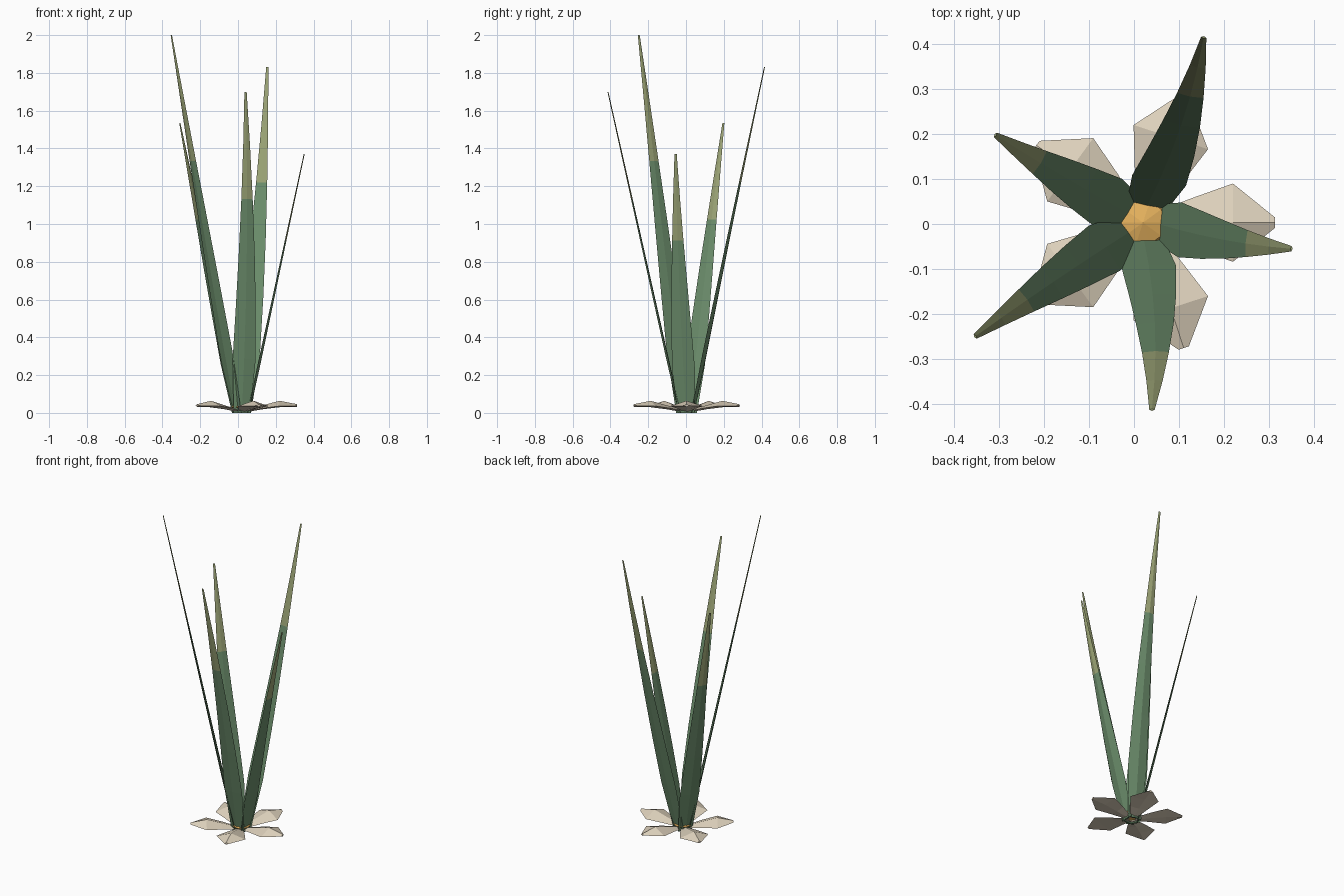
import bpy, bmesh, math
from mathutils import Vector

cube = bpy.data.objects.get("Cube")
if cube:
    bpy.data.objects.remove(cube, do_unlink=True)


def material(name, rgb):
    m = bpy.data.materials.new(name)
    m.use_nodes = True
    col = (*rgb, 1)
    m.diffuse_color = col
    m.node_tree.nodes["Principled BSDF"].inputs["Base Color"].default_value = col
    return m


green = material("leaf green", (0.15, 0.27, 0.15))
olive = material("leaf tip olive", (0.33, 0.37, 0.18))
cream = material("petal cream", (0.74, 0.65, 0.51))
gold = material("centre gold", (0.78, 0.44, 0.11))
CENTRE = Vector((0.02, 0.003, 0))


def finish(bm, name, mats):
    bmesh.ops.recalc_face_normals(bm, faces=bm.faces)
    mesh = bpy.data.meshes.new(name)
    bm.to_mesh(mesh)
    bm.free()
    for m in mats:
        mesh.materials.append(m)
    obj = bpy.data.objects.new(name, mesh)
    bpy.context.collection.objects.link(obj)
    return obj


def loft(bm, rings):
    """Skin closed rings of equal size and cap both ends."""
    loops = [[bm.verts.new(p) for p in ring] for ring in rings]
    n = len(loops[0])
    for i, (a, b) in enumerate(zip(loops, loops[1:])):
        for k in range(n):
            f = bm.faces.new((a[k], a[(k + 1) % n], b[(k + 1) % n], b[k]))
            f.material_index = int(i >= 4)
    bm.faces.new(loops[0])
    cap = bm.faces.new(loops[-1])
    cap.material_index = 1


# Long leaning blades: keeled section, olive over the top third
WIDTHS = (0.088, 0.122, 0.105, 0.084, 0.06, 0.036, 0.012)


def blade(name, tip, degrees, bow):
    a = math.radians(degrees)
    out = Vector((math.cos(a), math.sin(a), 0))
    side = Vector((-out.y, out.x, 0))
    base, tip = CENTRE + out * 0.033, Vector(tip)
    rings = []
    for i, w in enumerate(WIDTHS):
        t = i / (len(WIDTHS) - 1)
        c = base.lerp(tip, t) + side * bow * 4 * t * (1 - t)
        rings.append([c + side * w / 2, c + out * (0.002 + w * 0.07),
                      c - side * w / 2, c - out * (0.002 + w * 0.01)])
    bm = bmesh.new()
    loft(bm, rings)
    finish(bm, name, (green, olive))


blade("blade_back", (0.155, 0.415, 1.83), 79, -0.015)
blade("blade_left", (0.35, -0.055, 1.37), 356, -0.008)
blade("blade_front", (0.04, -0.413, 1.70), 271, 0.016)
blade("blade_front_right", (-0.353, -0.25, 2.0), 215, -0.003)
blade("blade_back_right", (-0.308, 0.198, 1.535), 148, 0.003)


# Ridged petals: distance, half width, edge height, ridge height
PETAL = ((0.02, 0.02, 0.01, 0.016), (0.11, 0.055, 0.025, 0.04),
         (0.2, 0.087, 0.036, 0.064), (0.293, 0.012, 0.038, 0.046))


def petal(number):
    a = math.radians(72 * number)
    out = Vector((math.cos(a), math.sin(a), 0))
    side = Vector((-out.y, out.x, 0))
    up = Vector((0, 0, 1))
    rings = []
    for dist, half, edge, ridge in PETAL:
        c = CENTRE + out * dist
        rings.append([c + side * half + up * edge, c + up * ridge,
                      c - side * half + up * edge, c + up * (edge - 0.006)])
    bm = bmesh.new()
    loft(bm, rings)
    for f in bm.faces:
        f.material_index = 0
    finish(bm, f"petal_{number + 1}", (cream,))


for i in range(5):
    petal(i)

# Faceted flower centre
bm = bmesh.new()
rings = []
for r, z in ((0.035, 0.012), (0.056, 0.03), (0.05, 0.04)):
    rings.append([CENTRE + Vector((r * math.cos(k * math.tau / 10), r * math.sin(k * math.tau / 10), z))
                  for k in range(10)])
loft(bm, rings)
bm.faces.ensure_lookup_table()
top = bm.faces[-1]
apex = bmesh.ops.poke(bm, faces=[top])["verts"][0]
apex.co.z = 0.056
for f in bm.faces:
    f.material_index = 0
finish(bm, "flower_centre", (gold,))
